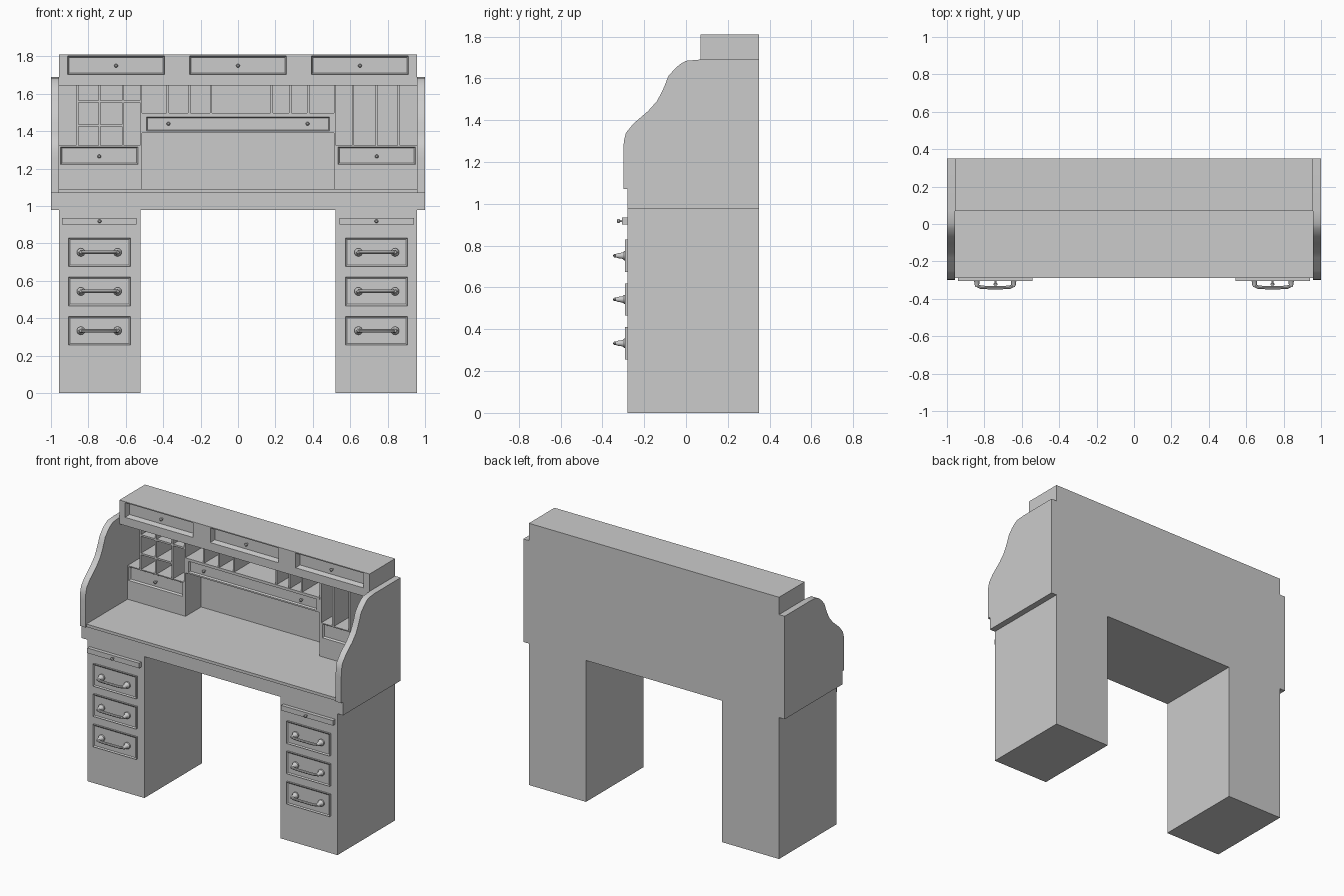
import bpy, bmesh, math
from mathutils import Vector

if "Cube" in bpy.data.objects:
    bpy.data.objects.remove(bpy.data.objects["Cube"])


def finish(name, bm):
    bmesh.ops.recalc_face_normals(bm, faces=bm.faces)
    me = bpy.data.meshes.new(name)
    bm.to_mesh(me)
    bm.free()
    ob = bpy.data.objects.new(name, me)
    bpy.context.collection.objects.link(ob)
    return ob


def box(name, x, y, z, pockets=(), inset=0.01, depth=-0.01):
    """Box from min/max pairs; pockets (x0, x1, z0, z1) are inset into the front face."""
    bm = bmesh.new()
    bmesh.ops.create_cube(bm, size=1)
    x, z = sorted(x), sorted(z)
    for v in bm.verts:
        v.co = Vector([p[0] + (c + 0.5) * (p[1] - p[0]) for c, p in zip(v.co, (x, y, z))])
    cuts = {(0, c) for p in pockets for c in p[:2]} | {(2, c) for p in pockets for c in p[2:]}
    for axis, c in sorted(cuts):
        if not min((x, y, z)[axis]) + 1e-4 < c < max((x, y, z)[axis]) - 1e-4:
            continue
        n = Vector((axis == 0, 0, axis == 2))
        bmesh.ops.bisect_plane(bm, geom=bm.verts[:] + bm.edges[:] + bm.faces[:],
                               plane_co=n * c, plane_no=n)
    bm.normal_update()
    faces = []
    for f in bm.faces:
        c = f.calc_center_median()
        if f.normal.y < -0.9 and any(min(p[:2]) < c.x < max(p[:2]) and p[2] < c.z < p[3]
                                     for p in pockets):
            faces.append(f)
    if faces:
        bmesh.ops.inset_individual(bm, faces=faces, thickness=inset, depth=depth)
    return finish(name, bm)


def turned(name, x, z, profile, n=16):
    """Lathe (radius, y) points around a y-directed axis."""
    bm = bmesh.new()
    rings = [[bm.verts.new((x + r * math.cos(2 * math.pi * i / n), y,
                            z + r * math.sin(2 * math.pi * i / n))) for i in range(n)]
             for r, y in profile]
    for a, b in zip(rings, rings[1:]):
        for i in range(n):
            bm.faces.new((a[i], a[(i + 1) % n], b[(i + 1) % n], b[i]))
    bm.faces.new(rings[0])
    bm.faces.new(rings[-1])
    ob = finish(name, bm)
    smooth(ob)
    return ob


def smooth(ob):
    bpy.ops.object.select_all(action='DESELECT')
    ob.select_set(True)
    bpy.context.view_layer.objects.active = ob
    bpy.ops.object.shade_smooth_by_angle(angle=math.radians(35))


def knob(name, x, y, z):
    turned(name, x, z, [(0.005, y), (0.005, y - 0.01), (0.010, y - 0.014),
                        (0.010, y - 0.020), (0.005, y - 0.025)], 12)


def handle(name, x, z):
    # bent bar with a flared post at each end
    cu = bpy.data.curves.new(name, 'CURVE')
    cu.dimensions = '3D'
    cu.bevel_depth = 0.009
    cu.bevel_resolution = 2
    half = [(0.098, -0.288), (0.098, -0.318), (0.092, -0.331), (0.078, -0.338), (0.04, -0.340)]
    pts = [(-a, b) for a, b in half] + half[::-1]
    sp = cu.splines.new('POLY')
    sp.points.add(len(pts) - 1)
    for p, (a, b) in zip(sp.points, pts):
        p.co = (x + a, b, z, 1)
    ob = bpy.data.objects.new(name, cu)
    bpy.context.collection.objects.link(ob)
    bpy.ops.object.select_all(action='DESELECT')
    ob.select_set(True)
    bpy.context.view_layer.objects.active = ob
    bpy.ops.object.convert(target='MESH')
    smooth(bpy.context.view_layer.objects.active)
    for s in (-1, 1):
        turned(name + "_post", x + s * 0.098, z,
               [(0.022, -0.284), (0.022, -0.296), (0.015, -0.304), (0.012, -0.325), (0.007, -0.338)])


# desk frame and writing surface
BACK, FRONT, TOP = 0.35, 0.16, 1.645
box("desk_frame", (-1, 1), (-0.28, BACK), (0.978, 1.07))
box("desk_top", (-0.957, 0.957), (-0.29, BACK), (1.07, 1.09))
box("back_panel", (-0.957, 0.957), (0.33, BACK), (1.09, TOP))

# curved side panels
SIDE = [(BACK, 1.07), (-0.30, 1.07), (-0.30, 1.255), (-0.297, 1.30), (-0.287, 1.34), (-0.25, 1.385),
        (-0.18, 1.445), (-0.14, 1.49), (-0.118, 1.53), (-0.10, 1.57), (-0.085, 1.61),
        (-0.05, 1.65), (-0.025, 1.67), (0.0, 1.684), (0.07, 1.69), (BACK, 1.69)]
for s in (-1, 1):
    bm = bmesh.new()
    face = bm.faces.new([bm.verts.new((s * 0.957, y, z)) for y, z in SIDE])
    ext = bmesh.ops.extrude_face_region(bm, geom=[face])
    bmesh.ops.translate(bm, vec=(s * 0.043, 0, 0),
                        verts=[g for g in ext["geom"] if isinstance(g, bmesh.types.BMVert)])
    smooth(finish("side_panel", bm))

# top case with three recessed drawers
box("top_case", (-0.957, 0.957), (0.07, BACK), (TOP, 1.81),
    [(c - 0.26, c + 0.26, 1.702, 1.803) for c in (-0.652, 0, 0.652)], 0.013, -0.035)
for c in (-0.652, 0, 0.652):
    knob("top_drawer_knob", c, 0.105, 1.75)

for s in (-1, 1):
    # pedestal with pull-out board and three drawers
    box("pedestal", (s * 0.52, s * 0.957), (-0.28, BACK), (0, 0.978))
    box("pull_out_board", (s * 0.543, s * 0.94), (-0.305, -0.27), (0.90, 0.935))
    knob("board_knob", s * 0.74, -0.305, 0.918)
    for z in (0.333, 0.543, 0.752):
        box("drawer_front", (s * 0.574, s * 0.906), (-0.292, -0.27), (z - 0.077, z + 0.077),
            [(s * 0.574, s * 0.906, z - 0.077, z + 0.077)], 0.012, -0.006)
        handle("drawer_handle", s * 0.742, z)

    # side organiser base with one drawer
    box("organiser_base", (s * 0.513, s * 0.957), (FRONT, 0.335), (1.09, 1.323),
        [(s * 0.535, s * 0.948, 1.222, 1.316)], 0.01, -0.012)
    knob("organiser_knob", s * 0.742, FRONT + 0.012, 1.265)
    box("organiser_wall", (s * 0.513, s * 0.525), (FRONT, 0.335), (1.323, TOP))

# pigeonhole dividers
T = 0.006
for x in (-0.86, -0.74, -0.615, 0.615, 0.74, 0.86):
    box("tall_divider", (x - T, x + T), (FRONT, 0.335), (1.323, TOP))
for z in (1.43, 1.558):
    box("pigeonhole_shelf", (-0.86, -0.615), (FRONT, 0.335), (z - T, z + T))
box("small_shelf", (-0.615, -0.52), (FRONT, 0.335), (1.552, 1.564))
for x in (-0.375, -0.26, -0.145, 0.18, 0.28, 0.375):
    box("short_divider", (x - T, x + T), (FRONT, 0.335), (1.49, TOP))

# central shelf and long drawer
box("central_shelf", (-0.514, 0.514), (FRONT - 0.004, 0.335), (1.48, 1.497))
box("long_drawer", (-0.514, 0.514), (FRONT, 0.335), (1.39, 1.48),
    [(-0.49, 0.49, 1.40, 1.476)], 0.008, -0.012)
for x in (-0.372, 0.372):
    knob("long_drawer_knob", x, FRONT + 0.012, 1.44)
